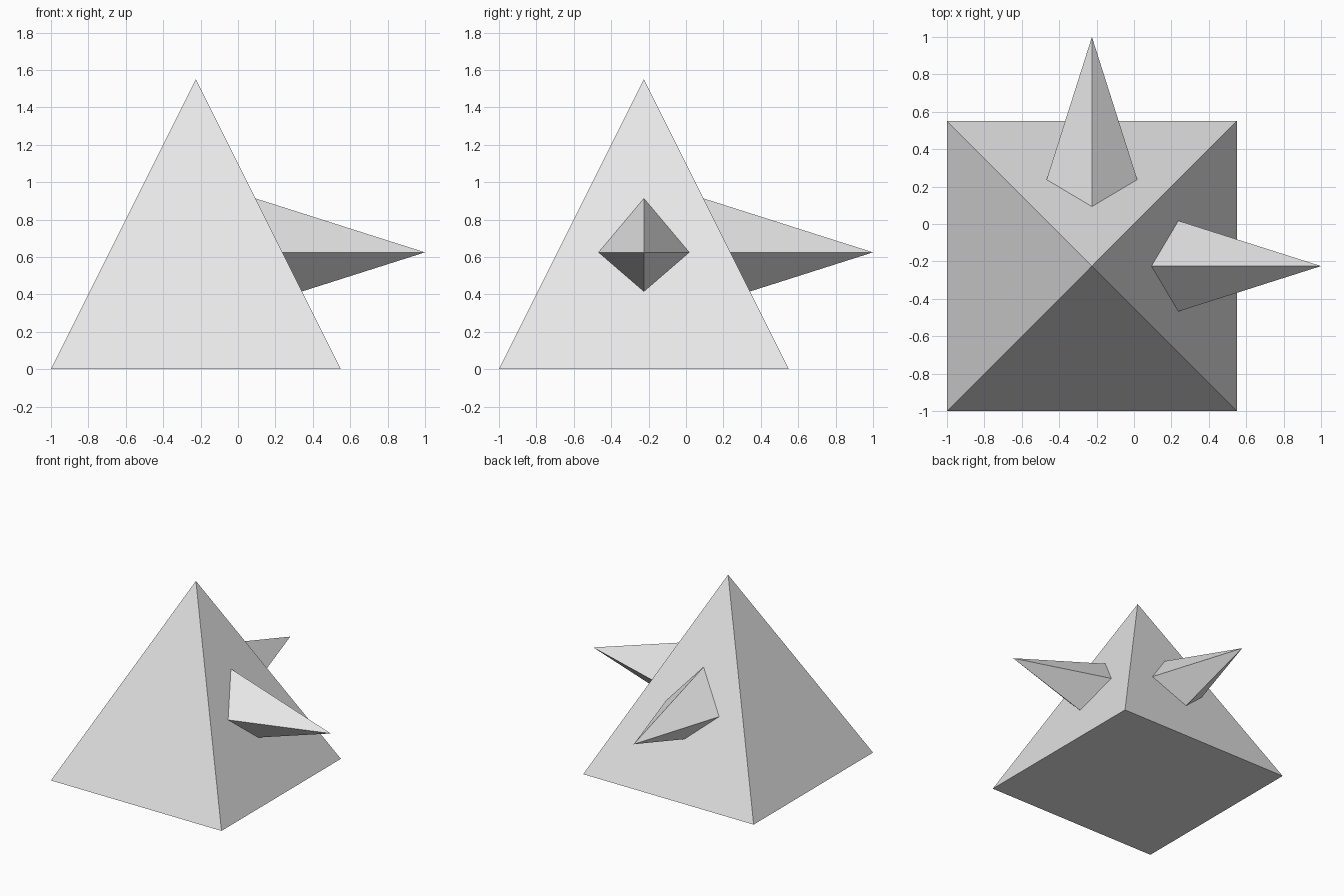
import bpy
from math import pi, sqrt
from mathutils import Matrix

cube = bpy.data.objects.get("Cube")
if cube:
    bpy.data.objects.remove(cube, do_unlink=True)

GREY = (0.8, 0.8, 0.8, 1.0)
grey = bpy.data.materials.new("light_grey")
grey.use_nodes = True
grey.diffuse_color = GREY
grey.node_tree.nodes["Principled BSDF"].inputs["Base Color"].default_value = GREY

CENTRE = -0.225      # x and y of the main pyramid's axis
SIDE = 1.55          # base width and height of the main pyramid
SPIKE_Z = 0.625
SPIKE_LENGTH = 1.0   # the blunt end is buried in the pyramid
SPIKE_RADIUS = 0.318


def pyramid(name, radius, height, placement):
    """Four-sided pyramid with its base centre at the placement's origin."""
    bpy.ops.mesh.primitive_cone_add(vertices=4, radius1=radius, radius2=0, depth=height)
    obj = bpy.context.object
    obj.name = name
    obj.data.transform(placement @ Matrix.Translation((0, 0, height / 2)))
    obj.data.materials.append(grey)
    return obj


# Main square pyramid
pyramid("main_pyramid", SIDE / sqrt(2), SIDE,
        Matrix.Translation((CENTRE, CENTRE, 0)) @ Matrix.Rotation(pi / 4, 4, 'Z'))

# Diamond-section spikes pointing left (+x) and back (+y)
pyramid("left_spike", SPIKE_RADIUS, SPIKE_LENGTH,
        Matrix.Translation((0, CENTRE, SPIKE_Z)) @ Matrix.Rotation(pi / 2, 4, 'Y'))
pyramid("back_spike", SPIKE_RADIUS, SPIKE_LENGTH,
        Matrix.Translation((CENTRE, 0, SPIKE_Z)) @ Matrix.Rotation(-pi / 2, 4, 'X'))
